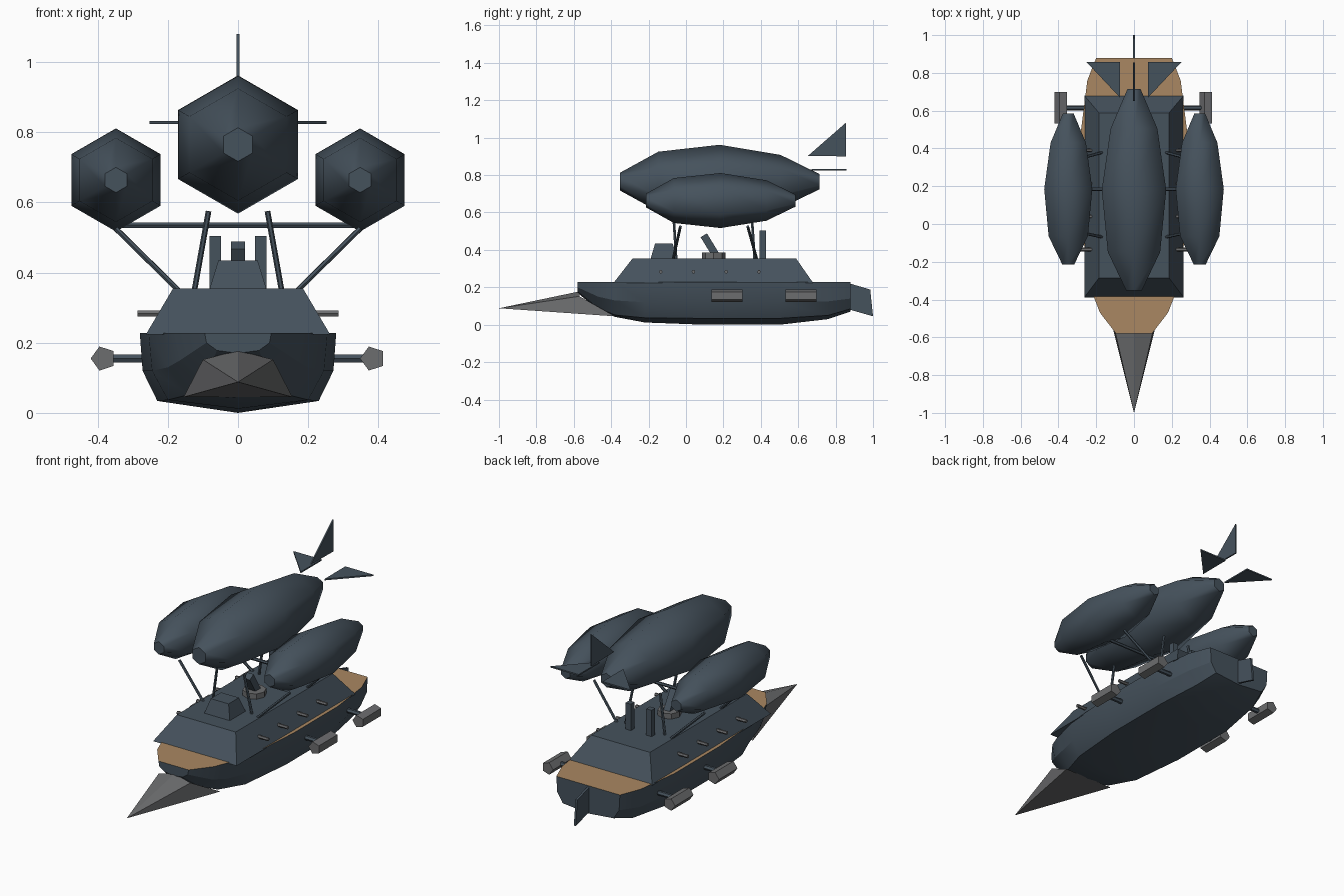
import bpy, bmesh, math
from mathutils import Vector

if "Cube" in bpy.data.objects:
    bpy.data.objects.remove(bpy.data.objects["Cube"])


def material(name, rgb):
    m = bpy.data.materials.new(name)
    m.diffuse_color = (*rgb, 1)
    m.use_nodes = True
    m.node_tree.nodes["Principled BSDF"].inputs["Base Color"].default_value = m.diffuse_color
    return m


SLATE = material("slate_plate", (0.060, 0.084, 0.108))
IRON = material("iron_grey", (0.150, 0.153, 0.158))
WOOD = material("deck_wood", (0.400, 0.245, 0.122))


def build(name, verts, faces, mats, smooth=None):
    """Make an object; smooth is the angle above which edges stay sharp."""
    bm = bmesh.new()
    vs = [bm.verts.new(v) for v in verts]
    for f in faces:
        bm.faces.new([vs[i] for i in f])
    bmesh.ops.recalc_face_normals(bm, faces=bm.faces)
    me = bpy.data.meshes.new(name)
    bm.to_mesh(me)
    bm.free()
    for m in mats:
        me.materials.append(m)
    if smooth:
        for p in me.polygons:
            p.use_smooth = True
        me.set_sharp_from_angle(angle=math.radians(smooth))
    ob = bpy.data.objects.new(name, me)
    bpy.context.collection.objects.link(ob)
    return ob


def loft(name, rings, mats, smooth=None):
    """Skin a list of equal closed rings and cap both ends."""
    n = len(rings[0])
    verts = [v for r in rings for v in r]
    faces = [(k * n + i, k * n + (i + 1) % n, (k + 1) * n + (i + 1) % n, (k + 1) * n + i)
             for k in range(len(rings) - 1) for i in range(n)]
    faces += [tuple(range(n)), tuple(range(len(verts) - n, len(verts)))]
    return build(name, verts, faces, mats, smooth)


def rod(name, p, q, r, sides=6, mat=SLATE, turn=0.0):
    """Straight prism between two points."""
    p, q = Vector(p), Vector(q)
    d = (q - p).normalized()
    up = Vector((0, 0, 1)) if abs(d.z) < 0.95 else Vector((0, 1, 0))
    a = d.cross(up).normalized()
    b = a.cross(d)
    ring = [(a * math.cos(t) + b * math.sin(t)) * r
            for t in (turn + 2 * math.pi * i / sides for i in range(sides))]
    return loft(name, [[p + o for o in ring], [q + o for o in ring]], [mat])


def frustum(name, base, top, z0, z1):
    """Box with sloping sides; base and top are (half width, y0, y1)."""
    rings = [[(-w, a, z), (w, a, z), (w, b, z), (-w, b, z)]
             for (w, a, b), z in ((base, z0), (top, z1))]
    return loft(name, rings, [SLATE])


def plate(name, pts, thick):
    """Thin plate from a flat outline, extruded along thick."""
    t = Vector(thick) / 2
    return loft(name, [[Vector(p) - t for p in pts], [Vector(p) + t for p in pts]], [SLATE])


# Hull: y, deck width, bilge (x, z), knee (x, z), keel z
stations = [
    (-0.58, 0.095, 0.090, 0.200, 0.060, 0.178, 0.170),
    (-0.47, 0.180, 0.165, 0.150, 0.095, 0.090, 0.080),
    (-0.38, 0.215, 0.200, 0.130, 0.140, 0.052, 0.042),
    (-0.22, 0.255, 0.245, 0.120, 0.200, 0.037, 0.012),
    (0.10, 0.280, 0.272, 0.120, 0.230, 0.034, 0.000),
    (0.50, 0.280, 0.272, 0.120, 0.230, 0.034, 0.000),
    (0.76, 0.247, 0.242, 0.125, 0.195, 0.050, 0.030),
    (0.88, 0.200, 0.195, 0.140, 0.160, 0.085, 0.070)]
DECK = 0.228
rings = []
for y, w, bx, bz, kx, kz, keel in stations:
    half = [(w, y, DECK), (bx, y, bz), (kx, y, kz)]
    rings.append(half + [(0, y, keel)] + [(-a, b, c) for a, b, c in reversed(half)])
hull = loft("hull", rings, [SLATE, WOOD], 25)
for p in hull.data.polygons:
    if p.normal.z > 0.9:
        p.material_index = 1

# Ram bow
ram_base = [(0, -0.57, 0.178), (0.10, -0.57, 0.152), (0.155, -0.38, 0.045), (-0.155, -0.38, 0.045),
            (-0.10, -0.57, 0.152)]
build("ram", ram_base + [(0, -1.0, 0.088)],
      [(i, (i + 1) % 5, 5) for i in range(5)] + [(0, 1, 2, 3, 4)], [IRON])

# Rudder
plate("rudder", [(0, 0.86, 0.225), (0, 0.985, 0.188), (0, 1.0, 0.045), (0, 0.86, 0.085)], (0.012, 0, 0))

# Armoured casemate and pilot house
frustum("casemate", (0.263, -0.388, 0.68), (0.185, -0.285, 0.588), DECK - 0.005, 0.355)
frustum("pilot_house", (0.082, -0.19, -0.045), (0.056, -0.165, -0.072), 0.35, 0.435)

# Mortar on its round mount
rod("mortar_mount", (0, 0.148, 0.35), (0, 0.148, 0.385), 0.062, 8, IRON)
rod("mortar", (0, 0.158, 0.375), (0, 0.095, 0.478), 0.028, 4, SLATE, math.pi / 4)

# Parts repeated on both sides
for s, side in ((1, "right"), (-1, "left")):
    rod("smokestack_" + side, (s * 0.065, 0.41, 0.35), (s * 0.065, 0.41, 0.505), 0.0235, 4, SLATE, math.pi / 4)
    for i in range(4):
        y = -0.135 + 0.175 * i
        rod(f"gun_{side}_{i}", (s * 0.2, y, 0.283), (s * 0.287, y, 0.283), 0.0095, 6, IRON)
    for i, y in enumerate((0.22, 0.615)):
        rod(f"engine_pod_{side}_{i}", (s * 0.384, y - 0.083, 0.155), (s * 0.384, y + 0.083, 0.155),
            0.036, 5, IRON, math.pi)
        rod(f"engine_arm_{side}_{i}", (s * 0.2, y, 0.155), (s * 0.375, y, 0.155), 0.0135, 6)
    for i, (y0, y1) in enumerate(((-0.07, -0.03), (0.38, 0.33))):
        rod(f"outer_strut_{side}_{i}", (s * 0.165, y0, 0.345), (s * 0.348, y1, 0.525), 0.008)
    for i, (y0, y1) in enumerate(((-0.052, -0.066), (0.367, 0.352))):
        rod(f"inner_strut_{side}_{i}", (s * 0.125, y0, 0.345), (s * 0.084, y1, 0.575), 0.008)
    plate("tail_fin_" + side, [(s * 0.075, 0.67, 0.828), (s * 0.075, 0.858, 0.828), (s * 0.252, 0.858, 0.828)],
          (0, 0, 0.008))
rod("cross_bar", (-0.345, 0.185, 0.535), (0.345, 0.185, 0.535), 0.009)
plate("tail_fin_top", [(0, 0.652, 0.903), (0, 0.855, 1.08), (0, 0.855, 0.9)], (0.008, 0, 0))


# Gas bags: six-sided, smooth sides with flat ends
def gas_bag(name, x, z, profile):
    rings = [[(x + r * math.sin(k * math.pi / 3), y, z + r * math.cos(k * math.pi / 3)) for k in range(6)]
             for y, r in profile]
    ob = loft(name, rings, [SLATE], 65)
    for p in ob.data.polygons:
        p.use_smooth = len(p.vertices) == 4


gas_bag("gas_bag_centre", 0, 0.765,
        [(-0.352, 0.048), (-0.148, 0.160), (0.18, 0.197), (0.505, 0.143), (0.715, 0.040)])
for s, side in ((1, "right"), (-1, "left")):
    gas_bag("gas_bag_" + side, s * 0.348, 0.664,
            [(-0.215, 0.036), (-0.065, 0.120), (0.185, 0.147), (0.43, 0.108), (0.585, 0.033)])
